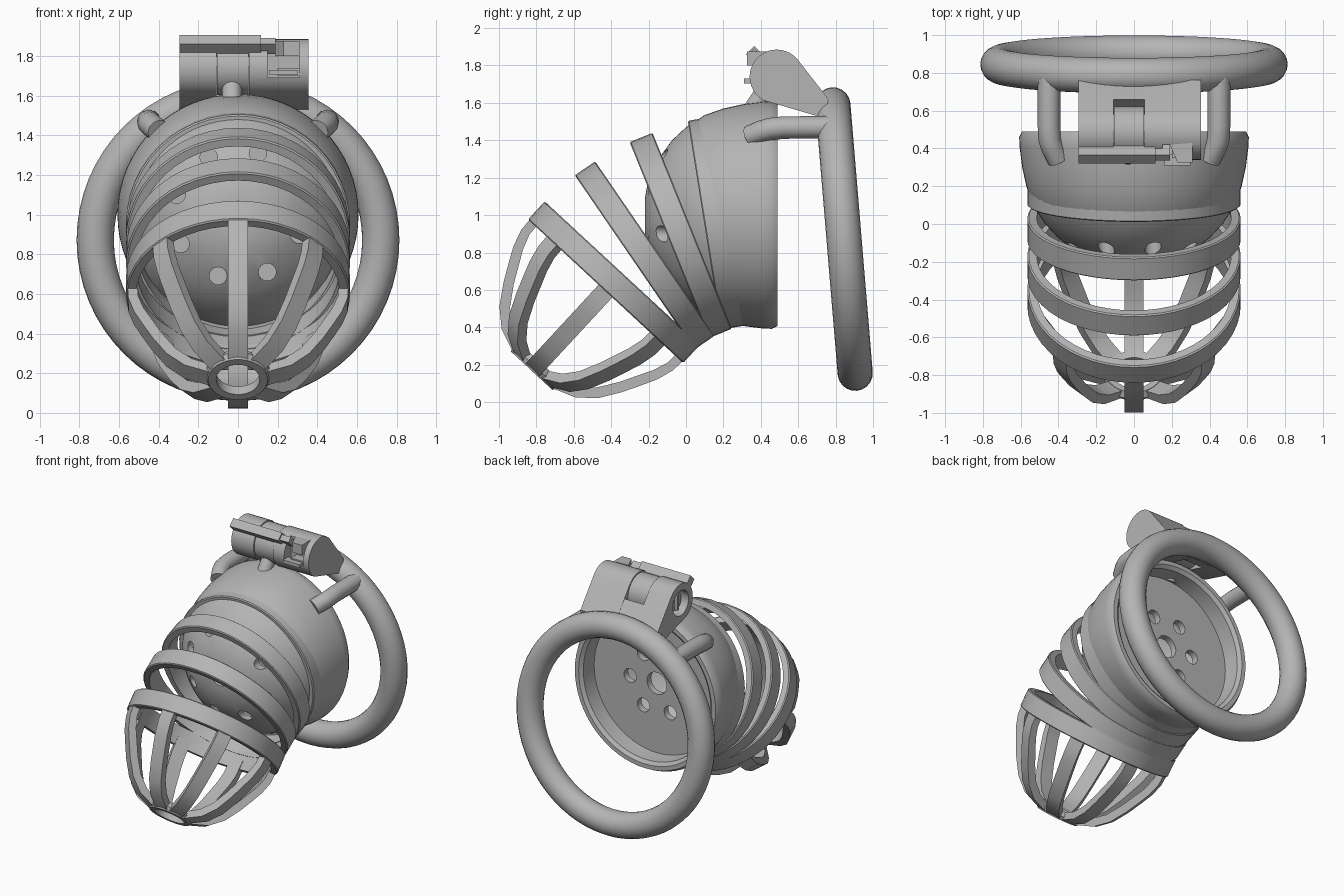
import bpy, bmesh, math
from mathutils import Matrix, Vector

if "Cube" in bpy.data.objects:
    bpy.data.objects.remove(bpy.data.objects["Cube"])

metal = bpy.data.materials.new("satin grey")
metal.diffuse_color = (0.46, 0.46, 0.46, 1)
metal.use_nodes = True
metal.node_tree.nodes["Principled BSDF"].inputs["Base Color"].default_value = metal.diffuse_color


def finish(name, bm, angle=35):
    bmesh.ops.remove_doubles(bm, verts=bm.verts, dist=1e-5)
    bmesh.ops.recalc_face_normals(bm, faces=bm.faces)
    me = bpy.data.meshes.new(name)
    bm.to_mesh(me)
    bm.free()
    ob = bpy.data.objects.new(name, me)
    me.materials.append(metal)
    bpy.context.collection.objects.link(ob)
    smooth(ob, angle)
    return ob


def smooth(ob, angle=35):
    bpy.ops.object.select_all(action='DESELECT')
    ob.select_set(True)
    bpy.context.view_layer.objects.active = ob
    bpy.ops.object.shade_smooth_by_angle(angle=math.radians(angle))


def frame(origin, axis):
    """Local z along axis (in the yz plane), local x along world x."""
    n = Vector(axis).normalized()
    x = Vector((1, 0, 0))
    u = n.cross(x)
    m = Matrix((x, u, n)).transposed().to_4x4()
    m.translation = origin
    return m


def revolve(name, profile, m, steps=48):
    """Spin a closed (radius, height) loop round local z."""
    bm = bmesh.new()
    rows = []
    for i in range(steps):
        a = 2 * math.pi * i / steps
        rows.append([bm.verts.new(m @ Vector((r * math.cos(a), r * math.sin(a), h)))
                     for r, h in profile])
    k = len(profile)
    for i in range(steps):
        p, q = rows[i], rows[(i + 1) % steps]
        for j in range(k):
            if profile[j][0] + profile[(j + 1) % k][0] > 0:
                bm.faces.new((p[j], q[j], q[(j + 1) % k], p[(j + 1) % k]))
    return finish(name, bm)


def prism(name, pts, depth, m):
    """Extrude a local xy outline from z = depth[0] to z = depth[1]."""
    bm = bmesh.new()
    lo, hi = ([bm.verts.new(m @ Vector((a, b, d))) for a, b in pts] for d in depth)
    bm.faces.new(lo)
    bm.faces.new(hi)
    for i in range(len(pts)):
        j = (i + 1) % len(pts)
        bm.faces.new((lo[i], lo[j], hi[j], hi[i]))
    return finish(name, bm)


def box(name, lo, hi):
    return prism(name, [(lo[0], lo[1]), (hi[0], lo[1]), (hi[0], hi[1]), (lo[0], hi[1])],
                 (lo[2], hi[2]), Matrix())


def rods(name, items):
    """Straight cylinders given as (start, end, radius)."""
    bm = bmesh.new()
    for a, b, r in items:
        a, b = Vector(a), Vector(b)
        m = Matrix.Translation((a + b) / 2) @ (b - a).to_track_quat('Z', 'Y').to_matrix().to_4x4()
        bmesh.ops.create_cone(bm, cap_ends=True, segments=24, radius1=r, radius2=r,
                              depth=(b - a).length, matrix=m)
    return finish(name, bm)


def cut(ob, cutter):
    mod = ob.modifiers.new("cut", 'BOOLEAN')
    mod.operation, mod.solver, mod.object = 'DIFFERENCE', 'EXACT', cutter
    bpy.context.view_layer.objects.active = ob
    bpy.ops.object.modifier_apply(modifier=mod.name)
    bpy.data.objects.remove(cutter)
    smooth(ob)


def hole_row(count, ring, r, start, y0, y1, centre_r):
    items = [((0, y0, 1), (0, y1, 1), centre_r)]
    for i in range(count):
        a = math.radians(start) + 2 * math.pi * i / count
        x, z = ring * math.cos(a), 1 + ring * math.sin(a)
        items.append(((x, y0, z), (x, y1, z), r))
    return rods("hole_cutter", items)


# Large back ring, leaning slightly forward
circle = [(0.72 + 0.094 * math.cos(t * math.pi / 10), 0.094 * math.sin(t * math.pi / 10))
          for t in range(20)]
revolve("back_ring", circle, frame((0, 0.845, 0.872), (0, 1, 0.083)), 64)

# Domed cup with a pierced shell
outer = [(0, -.22), (.1, -.218), (.2, -.2), (.29, -.155), (.4, -.075), (.47, 0), (.535, .1),
         (.57, .2), (.592, .3), (.606, .41), (.608, .46), (.592, .49), (.56, .49), (.535, .47)]
inner = [(.525, .3), (.49, .12), (.42, .02), (.34, -.06), (.25, -.12), (.12, -.16), (0, -.165)]
cup_frame = frame((0, 0, 1), (0, 1, 0))
cup = revolve("cup", outer + inner, cup_frame, 64)
cut(cup, hole_row(8, .325, .044, 27, -.4, .05, .07))

# Flat pierced plate inside the rim
plate = revolve("cup_floor", [(0, .30), (.53, .30), (.53, .35), (0, .35)], cup_frame, 64)
cut(plate, hole_row(6, .225, .052, 0, .2, .5, .083))

# Fan of tilted bands: top centre (y, z) and plane direction (y, z)
R = .565
fan = [("front_band", (-.80, 1.025), (.735, -.68)),
       ("second_band", (-.54, 1.25), (.61, -.89)),
       ("third_band", (-.24, 1.415), (.41, -1.015)),
       ("cup_band", (.075, 1.515), (.175, -1.095))]
section = [(R, -.06), (R - .008, -.066), (R - .05, -.066), (R - .05, .066),
           (R - .008, .066), (R, .06)]
for name, top, run in fan:
    d = Vector((0, *run)).normalized()
    revolve(name, section, frame(Vector((0, *top)) + d * R, (0, d.z, -d.y)), 48)

# Eight curved bars closing the front
cage = frame((0, -.387, .641), (0, -.68, -.735))
curve_out = [(.56, 0), (.553, .13), (.525, .22), (.485, .3), (.432, .4), (.36, .51),
             (.27, .59), (.14, .64)]
curve_in = [(.12, .595), (.235, .545), (.315, .475), (.385, .37), (.435, .275), (.475, .2),
            (.503, .12), (.51, 0)]
for i in range(8):
    spin = Matrix.Rotation(math.pi / 4 * i, 4, 'Z')
    upright = Matrix.Rotation(math.pi / 2, 4, 'X')
    prism("front_bar", curve_out + curve_in, (-.05, .05), cage @ spin @ upright)

# Small ring at the nose
revolve("nose_ring", [(.11, .59), (.15, .58), (.168, .615), (.15, .645), (.11, .645)], cage, 32)

# Bent side pins reaching from the back ring over the cup
for s in (-1, 1):
    path = [(.45, .8, 1.47), (.45, .52, 1.468), (.447, .45, 1.46), (.43, .4, 1.445), (.40, .34, 1.42)]
    cu = bpy.data.curves.new("pin", 'CURVE')
    cu.dimensions, cu.bevel_depth, cu.bevel_resolution, cu.use_fill_caps = '3D', .06, 4, True
    sp = cu.splines.new('POLY')
    sp.points.add(len(path) - 1)
    for p, (x, y, z) in zip(sp.points, path):
        p.co = (s * x, y, z, 1)
    tmp = bpy.data.objects.new("pin", cu)
    bpy.context.collection.objects.link(tmp)
    bpy.context.view_layer.update()
    bm = bmesh.new()
    bm.from_mesh(tmp.to_mesh())
    bpy.data.objects.remove(tmp)
    finish("side_pin", bm, 50)

# Teardrop lock housing, split by a slot for the middle knuckle
along_x = Matrix(((0, 0, 1, 0), (1, 0, 0, 0), (0, 1, 0, 0), (0, 0, 0, 1)))


def arc(r, a0, a1, n):
    return [(.485 + r * math.cos(math.radians(a0 + (a1 - a0) * i / n)),
             1.74 + r * math.sin(math.radians(a0 + (a1 - a0) * i / n))) for i in range(n + 1)]


drop = arc(.145, 40, 240, 20) + [(.70, 1.53), (.75, 1.56), (.762, 1.62)]
left = prism("housing_left", drop, (-.295, -.108), along_x)
right = prism("housing_right", drop, (.055, .355), along_x)
prism("housing_back", [(.66, 1.747), (.645, 1.70), (.60, 1.66), (.58, 1.575), (.70, 1.53),
                       (.75, 1.56), (.762, 1.62)], (-.108, .055), along_x)
prism("middle_knuckle", arc(.137, 0, 345, 23), (-.106, .053), along_x)
rods("knuckle_post", [((-.03, .34, 1.54), (-.03, .42, 1.66), .05)])

# Round lock barrel sunk into the left end
cut(left, rods("barrel_cutter", [((-.4, .485, 1.74), (-.22, .485, 1.74), .095)]))
rods("lock_barrel", [((-.25, .485, 1.74), (-.2, .485, 1.74), .07)])
box("barrel_slot_bar", (-.275, .475, 1.68), (-.22, .495, 1.80))

# Window with a latch on the right half
cut(right, box("window_cutter", (.15, .28, 1.69), (.31, .42, 1.87)))
box("latch", (.20, .35, 1.70), (.31, .44, 1.74))
prism("latch_wedge", [(.19, .42), (.23, .325), (.31, .325), (.31, .43)], (1.80, 1.875), Matrix())

# Square slide bar along the upper front edge
prism("slide_bar", [(.32, 1.86), (.365, 1.905), (.43, 1.84), (.385, 1.795)], (-.295, .115), along_x)
prism("slide_tip", [(.335, 1.86), (.365, 1.89), (.42, 1.84), (.385, 1.81)], (.115, .19), along_x)
box("release_tab", (.16, .31, 1.705), (.30, .37, 1.73))
